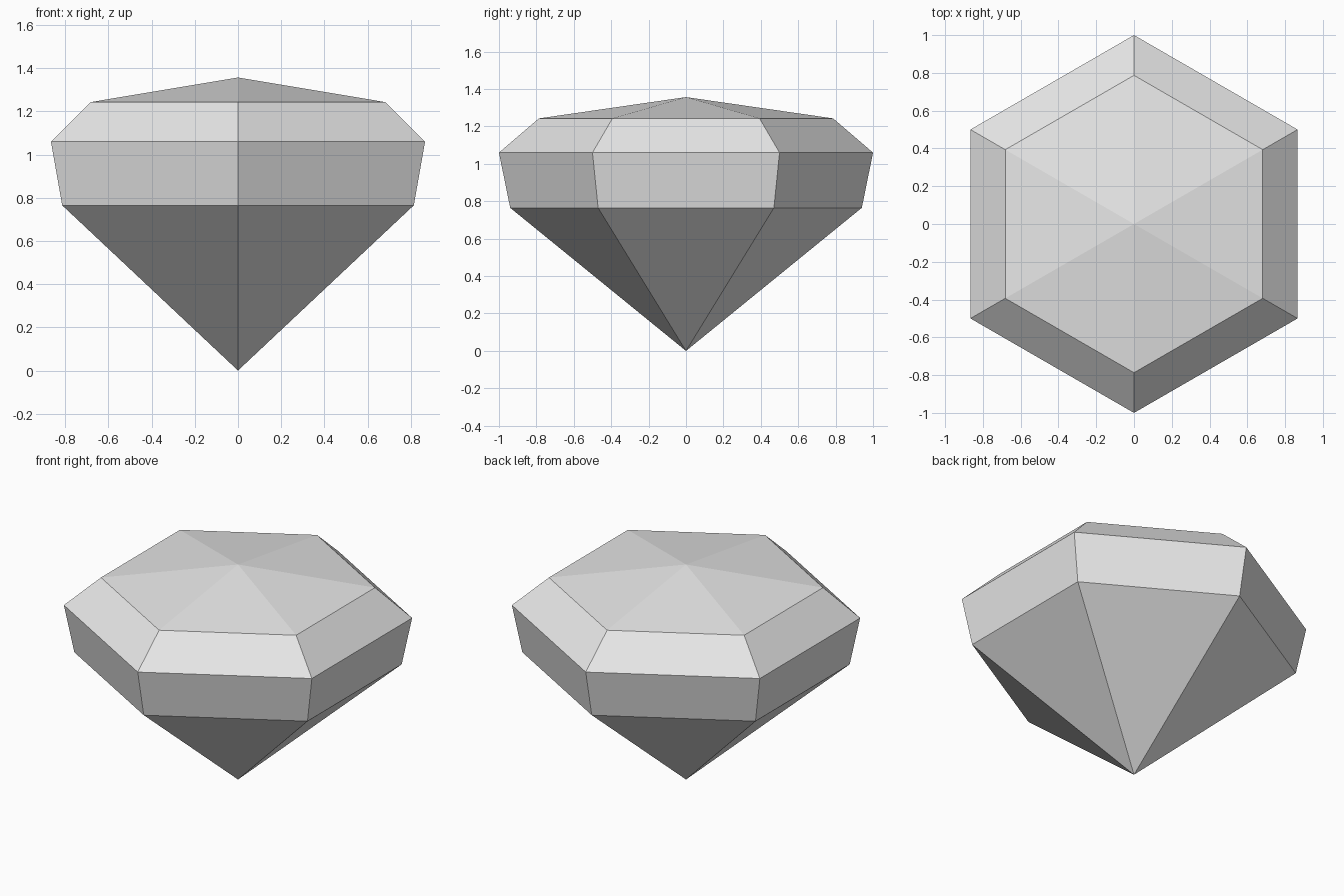
import bpy
import bmesh
from math import cos, sin, pi

SIDES = 6

# Remove the default cube
cube = bpy.data.objects.get("Cube")
if cube:
    bpy.data.objects.remove(cube, do_unlink=True)

# Single pale grey material
grey = bpy.data.materials.new("pale_grey")
grey.use_nodes = True
grey.diffuse_color = (0.8, 0.8, 0.8, 1)
grey.node_tree.nodes["Principled BSDF"].inputs["Base Color"].default_value = (0.8, 0.8, 0.8, 1)

bm = bmesh.new()


def ring(radius, z):
    """Hexagonal ring with corners pointing to the front and back."""
    angles = [pi / 2 + 2 * pi * i / SIDES for i in range(SIDES)]
    return [bm.verts.new((radius * cos(a), radius * sin(a), z)) for a in angles]


# Lower girdle edge, widest edge and crown edge, with a point at each end
rings = [ring(0.94, 0.765), ring(1.0, 1.06), ring(0.787, 1.243)]
bottom = bm.verts.new((0, 0, 0))
top = bm.verts.new((0, 0, 1.357))

for i in range(SIDES):
    j = (i + 1) % SIDES
    # Pointed base facet
    bm.faces.new((bottom, rings[0][j], rings[0][i]))
    # Girdle and bevelled crown facets
    for low, high in zip(rings, rings[1:]):
        bm.faces.new((low[i], low[j], high[j], high[i]))
    # Shallow top facet
    bm.faces.new((rings[-1][i], rings[-1][j], top))

bmesh.ops.recalc_face_normals(bm, faces=bm.faces)

mesh = bpy.data.meshes.new("cut_gem")
bm.to_mesh(mesh)
bm.free()
mesh.materials.append(grey)
gem = bpy.data.objects.new("cut_gem", mesh)
bpy.context.collection.objects.link(gem)
